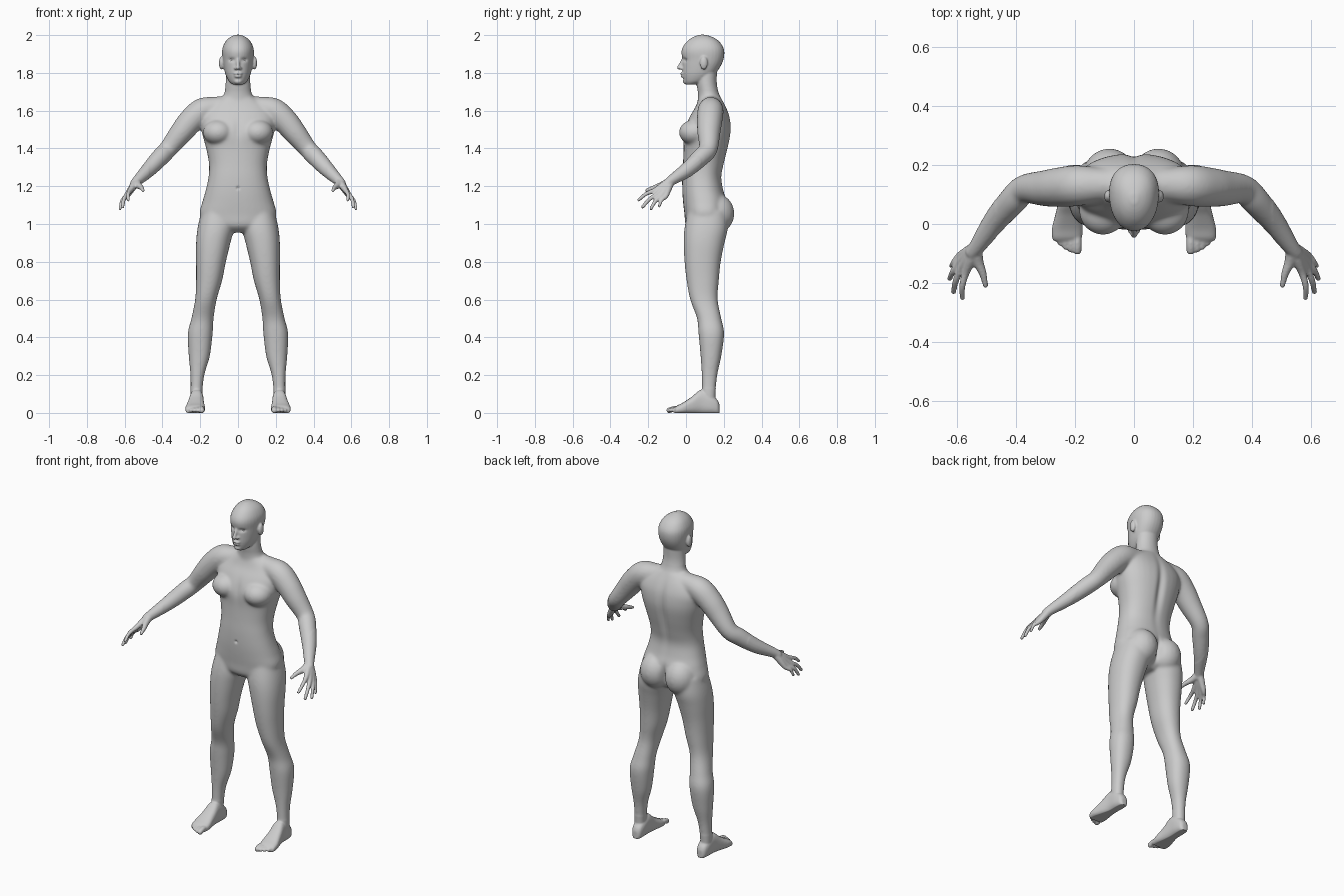
import bpy, bmesh, math
from mathutils import Vector, Matrix


def spline(rows, n=5):
    """Catmull-Rom resampling of section rows."""
    out = []
    for i in range(len(rows) - 1):
        p = [rows[max(0, min(len(rows) - 1, i + k))] for k in (-1, 0, 1, 2)]
        for s in range(n):
            t = s / n
            out.append([0.5 * (2 * b + (c - a) * t + (2 * a - 5 * b + 4 * c - d) * t * t
                               + (3 * b - a - 3 * c + d) * t ** 3) for a, b, c, d in zip(*p)])
    return out + [list(rows[-1])]


def skin(bm, rings):
    """Closed surface through a list of point rings."""
    vs = [[bm.verts.new(p) for p in r] for r in rings]
    n = len(vs[0])
    for a, b in zip(vs, vs[1:]):
        for i in range(n):
            bm.faces.new((a[i], a[(i + 1) % n], b[(i + 1) % n], b[i]))
    bm.faces.new(vs[0][::-1])
    bm.faces.new(vs[-1])


def oval(rx, ry, power, n=32):
    pts = []
    for i in range(n):
        c, s = math.cos(2 * math.pi * i / n), math.sin(2 * math.pi * i / n)
        pts.append((math.copysign(abs(c) ** (2 / power), c) * rx,
                    math.copysign(abs(s) ** (2 / power), s) * ry))
    return pts


def stack(bm, rows, power=2.2, egg=0.0):
    """Horizontal sections: z, centre x, half width, front y, back y."""
    rings = []
    for z, cx, rx, y0, y1 in spline(rows):
        ry = (y1 - y0) / 2
        rings.append([(cx + x * (1 + egg * y / ry), (y0 + y1) / 2 + y, z)
                      for x, y in oval(rx, ry, power)])
    skin(bm, rings)


def tube(bm, rows):
    """Round limb along points: x, y, z, radius."""
    rows = spline(rows)
    pts = [Vector(r[:3]) for r in rows]
    rings = []
    for i, r in enumerate(rows):
        d = pts[min(i + 1, len(pts) - 1)] - pts[max(i - 1, 0)]
        q = d.to_track_quat('Z', 'Y')
        rings.append([pts[i] + q @ Vector((x, y, 0)) for x, y in oval(r[3], r[3], 2, 16)])
    skin(bm, rings)
    for p, r in ((pts[0], rows[0][3]), (pts[-1], rows[-1][3])):
        ball(bm, p, (r, r, r))


def ball(bm, c, r):
    m = Matrix.Translation(c) @ Matrix.Diagonal((*r, 1))
    bmesh.ops.create_uvsphere(bm, u_segments=20, v_segments=12, radius=1, matrix=m)


bm = bmesh.new()

# leg
stack(bm, [(0.04, .219, .030, .08, .155), (0.1, .220, .031, .084, .156), (0.2, .215, .037, .083, .166),
           (0.3, .205, .056, .077, .187), (0.42, .200, .066, .066, .202), (0.5, .188, .059, .058, .187),
           (0.6, .170, .057, .022, .168), (0.7, .153, .069, .003, .174), (0.8, .143, .079, -.008, .184),
           (0.9, .131, .091, -.012, .204), (0.98, .117, .097, -.008, .222), (1.07, .105, .088, .01, .22)])
# foot
rings = []
for y, cx, rx, top in spline([(.177, .217, .014, .045), (.165, .217, .028, .07), (.13, .218, .035, .10),
                              (.08, .219, .037, .122), (.03, .223, .044, .085), (-.015, .226, .052, .055),
                              (-.045, .227, .051, .04), (-.058, .227, .046, .03)]):
    rings.append([(cx + x, y, (top - .006) / 2 + z) for x, z in oval(rx, (top + .006) / 2, 2.6)])
skin(bm, rings)
# toes
for x, y, r in ((.192, -.089, .015), (.214, -.086, .011), (.232, -.077, .0105),
                (.249, -.065, .010), (.265, -.048, .010)):
    tube(bm, [(x + .002, -.02, .02, r), (x, y + .025, .021, r), (x, y, .013, r)])
# shoulder and arm
tube(bm, [(.03, .135, 1.63, .05), (.12, .132, 1.615, .06), (.19, .13, 1.597, .07), (.25, .125, 1.545, .068),
          (.30, .121, 1.485, .062), (.37, .118, 1.397, .05), (.41, .08, 1.355, .049),
          (.47, .01, 1.29, .041), (.53, -.075, 1.232, .028), (.545, -.095, 1.215, .026)])
# palm and fingers
wrist = (.535, -.08, 1.228)
for knuckle, tip, r in (((.570, -.165, 1.178), (.581, -.25, 1.128), .0105),
                        ((.585, -.150, 1.160), (.611, -.23, 1.090), .0108),
                        ((.591, -.130, 1.150), (.624, -.185, 1.082), .0105),
                        ((.590, -.108, 1.146), (.619, -.142, 1.094), .0095)):
    k, t = Vector(knuckle), Vector(tip)
    mid = (k + t) / 2 + Vector((.006, -.004, .006))
    tube(bm, [(*wrist, .022), (*((Vector(wrist) + k) / 2), .019), (*k, .0135), (*mid, r), (*t, r * .85)])
# thumb
tube(bm, [(.535, -.09, 1.222), (.527, -.13, 1.205), (.512, -.168, 1.193), (.503, -.208, 1.178)]
     and [(.535, -.09, 1.222, .022), (.527, -.13, 1.205, .018), (.512, -.168, 1.193, .013),
          (.503, -.208, 1.178, .009)])
# buttock, chest, ear
ball(bm, (.083, .160, 1.055), (.092, .097, .105))
ball(bm, (.105, .045, 1.485), (.082, .083, .068))
ball(bm, (.088, .094, 1.852), (.013, .021, .035))

# mirror all paired parts
geo = bmesh.ops.duplicate(bm, geom=bm.verts[:] + bm.edges[:] + bm.faces[:])['geom']
for v in [g for g in geo if isinstance(g, bmesh.types.BMVert)]:
    v.co.x *= -1

# torso
stack(bm, [(.955, 0, .08, .04, .15), (.99, 0, .16, .0, .19), (1.05, 0, .203, -.008, .215),
           (1.12, 0, .188, -.016, .215), (1.18, 0, .171, -.020, .198), (1.25, 0, .156, -.020, .188),
           (1.32, 0, .154, -.016, .202), (1.40, 0, .169, -.013, .222), (1.47, 0, .188, -.015, .236),
           (1.52, 0, .197, -.003, .238), (1.57, 0, .198, .02, .231), (1.62, 0, .165, .05, .212),
           (1.67, 0, .09, .068, .185)], 2.3)
# neck
stack(bm, [(1.60, 0, .10, .06, .21), (1.66, 0, .085, .063, .188), (1.70, 0, .071, .062, .172),
           (1.75, 0, .065, .056, .163), (1.82, 0, .062, .06, .165)], 2)
# head
stack(bm, [(1.738, 0, .026, .0, .045), (1.755, 0, .047, -.010, .10), (1.79, 0, .065, -.018, .15),
           (1.83, 0, .075, -.019, .18), (1.87, 0, .081, -.019, .198), (1.91, 0, .084, -.024, .203),
           (1.94, 0, .079, -.015, .195), (1.97, 0, .063, .009, .172), (1.99, 0, .040, .038, .14),
           (2.002, 0, .012, .07, .102)], 2.2, .1)
# nose, lips, chin
tube(bm, [(0, -.014, 1.875, .008), (0, -.026, 1.85, .009), (0, -.037, 1.828, .011)])
ball(bm, (.012, -.024, 1.824), (.009, .011, .008))
ball(bm, (-.012, -.024, 1.824), (.009, .011, .008))
ball(bm, (0, -.017, 1.796), (.024, .014, .007))
ball(bm, (0, -.015, 1.782), (.020, .014, .008))
ball(bm, (0, -.003, 1.755), (.022, .014, .014))
bmesh.ops.recalc_face_normals(bm, faces=bm.faces[:])

# fuse everything into one skin
mesh = bpy.data.meshes.new("body")
bm.to_mesh(mesh)
bm.free()
body = bpy.data.objects.new("body", mesh)
bpy.context.collection.objects.link(body)
rm = body.modifiers.new("fuse", 'REMESH')
rm.mode = 'VOXEL'
rm.voxel_size = 0.005


def bake(ob):
    dg = bpy.context.evaluated_depsgraph_get()
    me = bpy.data.meshes.new_from_object(ob.evaluated_get(dg))
    ob.modifiers.clear()
    ob.data = me


bake(body)

# soften joints strongly, keep head, hands and feet crisp
soft = body.vertex_groups.new(name="soft")
soft.add([v.index for v in body.data.vertices
          if .13 < v.co.z < 1.71 and abs(v.co.x) < .47], 1, 'REPLACE')
for name, count, group in (("blend", 40, "soft"), ("polish", 4, "")):
    sm = body.modifiers.new(name, 'SMOOTH')
    sm.factor, sm.iterations, sm.vertex_group = 0.5, count, group
bake(body)

# sculpted dents: centre, radii, push along y
dents = [((s * .033, -.01, 1.869), (.017, .04, .010), .010) for s in (1, -1)]
dents += [((0, -.03, 1.789), (.022, .03, .0025), .006),      # mouth
          ((0, .23, 1.42), (.022, .06, .17), -.014),         # spine
          ((0, .24, 1.04), (.014, .08, .06), -.022),         # buttock cleft
          ((0, -.02, 1.19), (.008, .03, .008), .008),        # navel
          ((0, -.02, 1.50), (.02, .06, .06), .006)]          # breastbone
for v in body.data.vertices:
    for c, r, push in dents:
        e = sum(((a - b) / k) ** 2 for a, b, k in zip(v.co, c, r))
        if e < 9:
            v.co.y += push * math.exp(-e)
    v.co.z = max(v.co.z, 0)
body.data.polygons.foreach_set("use_smooth", [True] * len(body.data.polygons))

# eyes
for name, s in (("left_eye", 1), ("right_eye", -1)):
    bpy.ops.mesh.primitive_uv_sphere_add(segments=24, ring_count=16, radius=.013,
                                         location=(s * .033, .012, 1.868))
    bpy.context.object.name = name
    bpy.ops.object.shade_smooth()
